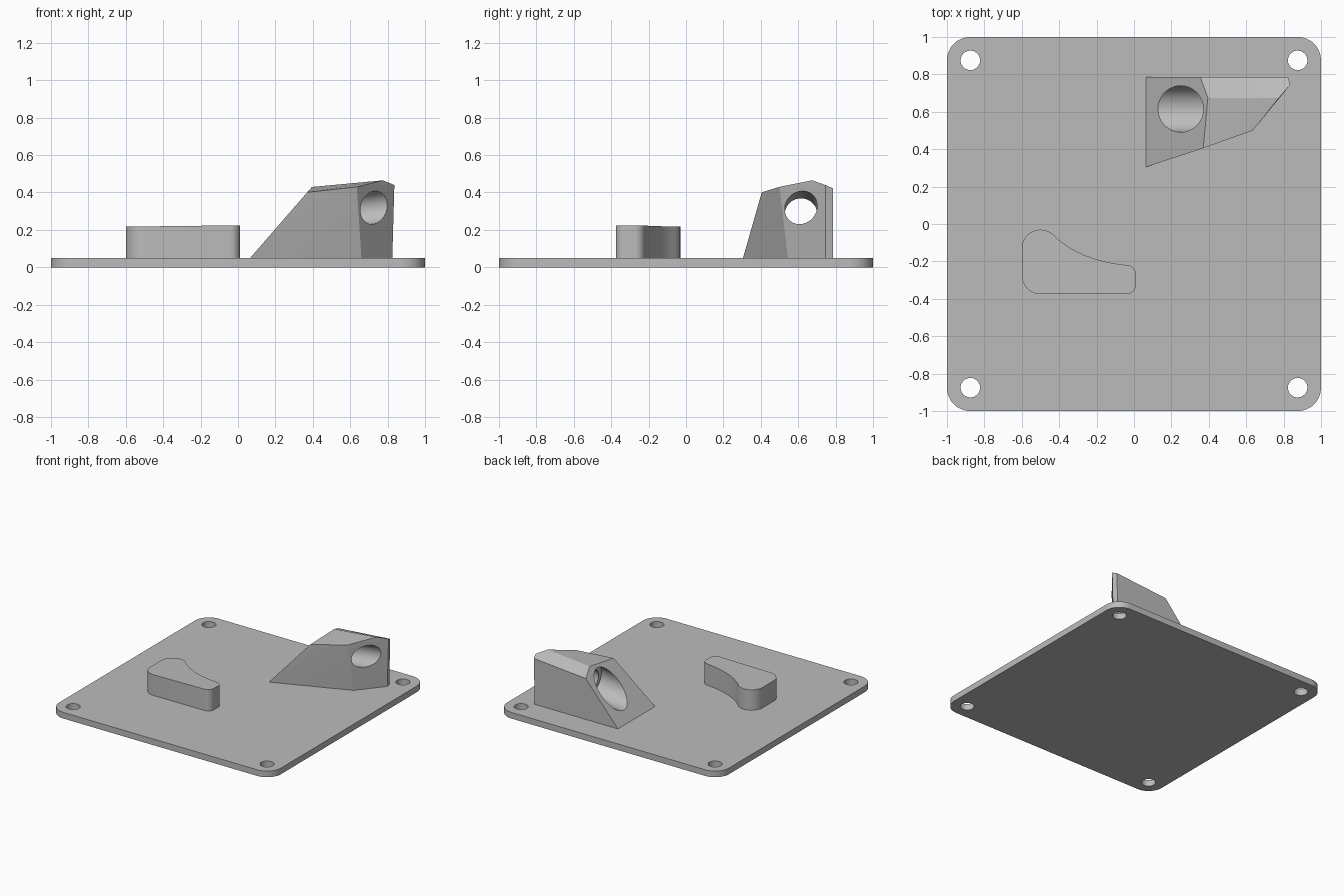
import bpy, bmesh
from math import cos, sin, radians
from mathutils import Vector

cube = bpy.data.objects.get("Cube")
if cube:
    bpy.data.objects.remove(cube, do_unlink=True)

PLATE_TOP = 0.05

grey = bpy.data.materials.new("light_grey")
grey.use_nodes = True
grey.diffuse_color = (0.5, 0.5, 0.5, 1)
grey.node_tree.nodes["Principled BSDF"].inputs["Base Color"].default_value = grey.diffuse_color


def make_object(name, bm):
    bmesh.ops.recalc_face_normals(bm, faces=bm.faces)
    mesh = bpy.data.meshes.new(name)
    bm.to_mesh(mesh)
    bm.free()
    mesh.materials.append(grey)
    obj = bpy.data.objects.new(name, mesh)
    bpy.context.collection.objects.link(obj)
    return obj


def activate(obj):
    bpy.ops.object.select_all(action='DESELECT')
    obj.select_set(True)
    bpy.context.view_layer.objects.active = obj


def arc(cx, cy, r, start, end, steps=12):
    angles = [radians(start + (end - start) * i / steps) for i in range(steps + 1)]
    return [(cx + r * cos(a), cy + r * sin(a)) for a in angles]


def prism(name, outline, bottom, top):
    """Solid between a flat bottom and a top height given as a function of x, y."""
    bm = bmesh.new()
    low = [bm.verts.new((x, y, bottom)) for x, y in outline]
    high = [bm.verts.new((x, y, top(x, y))) for x, y in outline]
    bm.faces.new(low)
    bm.faces.new(high)
    n = len(outline)
    for i in range(n):
        j = (i + 1) % n
        bm.faces.new((low[i], low[j], high[j], high[i]))
    return make_object(name, bm)


def drill(obj, start, end, radius):
    """Cut a round hole from start to end."""
    start, end = Vector(start), Vector(end)
    axis = end - start
    bm = bmesh.new()
    bmesh.ops.create_cone(bm, cap_ends=True, segments=64, radius1=radius,
                          radius2=radius, depth=axis.length)
    cutter = make_object("hole_cutter", bm)
    cutter.rotation_mode = 'QUATERNION'
    cutter.rotation_quaternion = axis.to_track_quat('Z', 'Y')
    cutter.location = (start + end) / 2
    cutter.hide_render = True
    mod = obj.modifiers.new("hole", 'BOOLEAN')
    mod.operation, mod.solver, mod.object = 'DIFFERENCE', 'EXACT', cutter
    activate(obj)
    bpy.ops.object.modifier_apply(modifier=mod.name)
    bpy.data.objects.remove(cutter, do_unlink=True)


# Base plate with rounded corners and four screw holes
corners = [(1, 1, 0), (-1, 1, 90), (-1, -1, 180), (1, -1, 270)]
outline = []
for sx, sy, a in corners:
    outline += arc(sx * 0.875, sy * 0.875, 0.125, a, a + 90)
plate = prism("base_plate", outline, 0, lambda x, y: PLATE_TOP)
for sx, sy, a in corners:
    drill(plate, (sx * 0.875, sy * 0.875, -0.1), (sx * 0.875, sy * 0.875, 0.2), 0.052)

# Curved stop with a slightly tilted top
p0, p1, p2 = Vector((-0.43, -0.06)), Vector((-0.29, -0.195)), Vector((-0.036, -0.22))
hollow = []
for i in range(1, 16):
    t = i / 16
    hollow.append(tuple(p0 * (1 - t) ** 2 + p1 * 2 * t * (1 - t) + p2 * t * t))
outline = (arc(-0.5, -0.13, 0.1, 180, 45) + hollow + arc(-0.04, -0.27, 0.05, 85, 0)
           + arc(-0.04, -0.325, 0.05, 0, -90) + arc(-0.5, -0.275, 0.1, -90, -180))
stop = prism("curved_stop", outline, PLATE_TOP, lambda x, y: 0.223 + 0.012 * x - 0.004 * y)


# Faceted wedge block: ramp on one side, ridge along the top
def ramp(x, y):
    return (x, y, PLATE_TOP + (x - 0.065) * 1.15)


base = [(0.065, 0.305), (0.66, 0.545), (0.825, 0.745), (0.815, 0.785), (0.065, 0.785)]
points = [(x, y, PLATE_TOP) for x, y in base]
points += [ramp(0.37, 0.405), ramp(0.395, 0.675), ramp(0.355, 0.785)]
points += [(0.635, 0.5, 0.43), (0.775, 0.675, 0.465), (0.836, 0.745, 0.44), (0.823, 0.785, 0.422)]
bm = bmesh.new()
for p in points:
    bm.verts.new(p)
bmesh.ops.convex_hull(bm, input=bm.verts)
bmesh.ops.dissolve_limit(bm, angle_limit=radians(1), verts=bm.verts, edges=bm.edges)
block = make_object("wedge_block", bm)


# Tilted stepped bore: wide at the ramp, narrow at the far face
def on_axis(x):
    return (x, 0.615, 0.262 + (x - 0.25) * 0.12)


drill(block, on_axis(-0.1), on_axis(0.42), 0.124)
drill(block, on_axis(0.3), on_axis(1.0), 0.087)

for obj in (plate, stop, block):
    activate(obj)
    bpy.ops.object.shade_smooth_by_angle(angle=radians(20))
